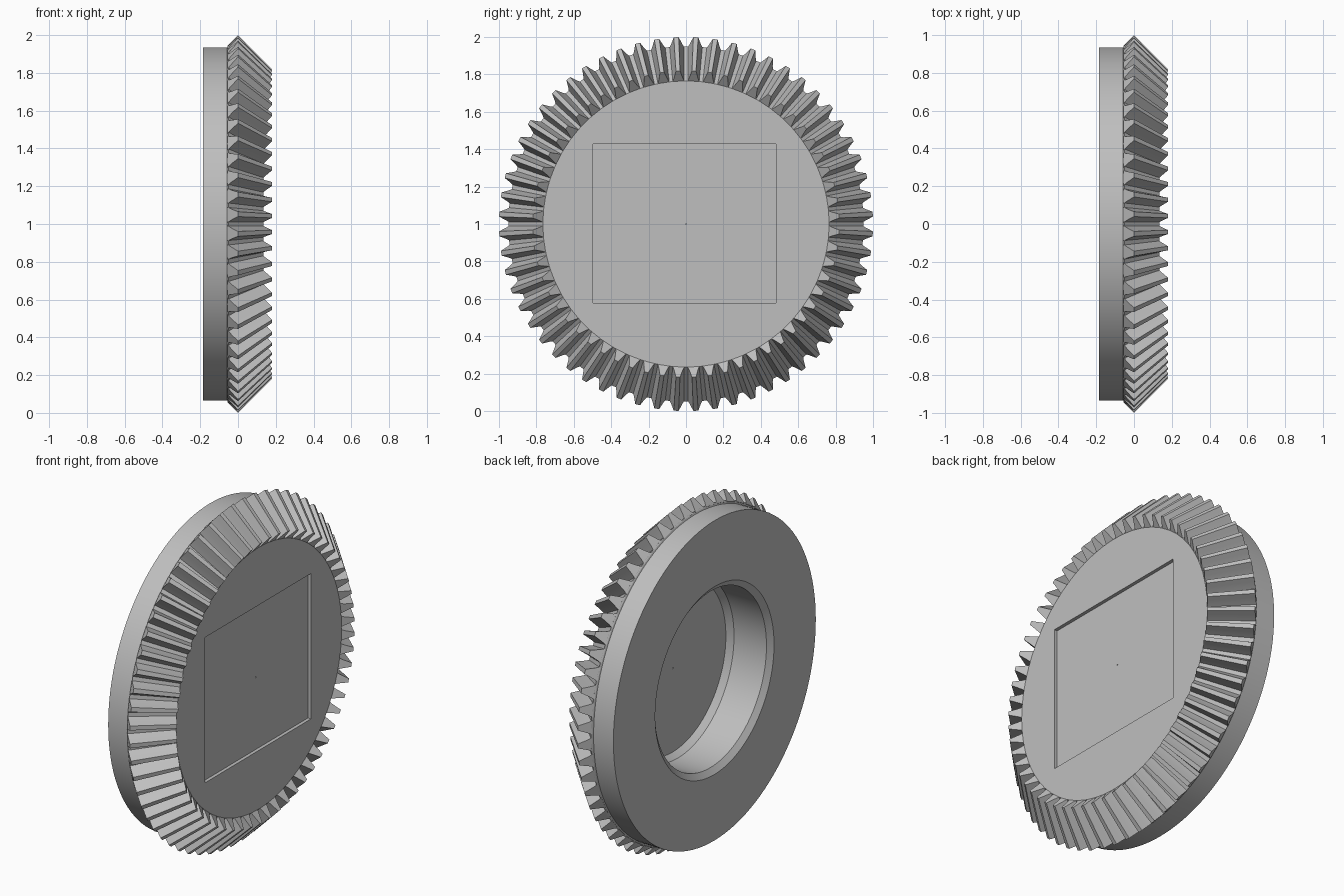
import bpy, bmesh, math
from mathutils import Vector

cube = bpy.data.objects.get("Cube")
if cube:
    bpy.data.objects.remove(cube, do_unlink=True)

TEETH = 60
PITCH = 2 * math.pi / TEETH
SEGMENTS = 120

# One plain grey for the whole gear
steel = bpy.data.materials.new("steel_grey")
steel.use_nodes = True
grey = (0.52, 0.52, 0.52, 1)
steel.diffuse_color = grey
steel.node_tree.nodes["Principled BSDF"].inputs["Base Color"].default_value = grey


def around(x, r, angle):
    """Point at axial position x and radius r, turned about the gear axle."""
    return Vector((x, r * math.sin(angle), 1 + r * math.cos(angle)))


def finish(bm, name):
    bmesh.ops.recalc_face_normals(bm, faces=bm.faces)
    mesh = bpy.data.meshes.new(name)
    bm.to_mesh(mesh)
    bm.free()
    obj = bpy.data.objects.new(name, mesh)
    bpy.context.collection.objects.link(obj)
    mesh.materials.append(steel)
    return obj


def select(obj):
    bpy.ops.object.select_all(action='DESELECT')
    obj.select_set(True)
    bpy.context.view_layer.objects.active = obj


def lathe(name, profile):
    """Turn an (x, radius) profile; its two ends become flat discs."""
    bm = bmesh.new()
    rings = [[bm.verts.new(around(x, r, 2 * math.pi * i / SEGMENTS))
              for i in range(SEGMENTS)] for x, r in profile]
    for a, b in zip(rings, rings[1:]):
        for i in range(SEGMENTS):
            j = (i + 1) % SEGMENTS
            bm.faces.new((a[i], a[j], b[j], b[i]))
    bm.faces.new(rings[0])
    bm.faces.new(rings[-1])
    return finish(bm, name)


def cut(obj, cutter):
    mod = obj.modifiers.new("cut", 'BOOLEAN')
    mod.operation = 'DIFFERENCE'
    mod.solver = 'EXACT'
    mod.object = cutter
    select(obj)
    bpy.ops.object.modifier_apply(modifier=mod.name)
    bpy.data.objects.remove(cutter, do_unlink=True)


# Gear body: front face, root cone, rear hub and chamfered bore
body = lathe("gear_body", [
    (0.135, 0.765), (-0.05, 0.95), (-0.057, 0.935), (-0.185, 0.935),
    (-0.185, 0.549), (-0.16, 0.515), (0.05, 0.515), (0.085, 0.49)])

# Shallow rectangular recess in the front face
bpy.ops.mesh.primitive_cube_add(size=1, location=(0.165, -0.007, 1.003))
recess = bpy.context.object
recess.scale = (0.1, 0.978, 0.85)
recess.hide_render = True
cut(body, recess)

# Pin hole through the centre
bpy.ops.mesh.primitive_cylinder_add(vertices=12, radius=0.004, depth=0.4,
                                    location=(0.1, 0, 1),
                                    rotation=(0, math.pi / 2, 0))
pin = bpy.context.object
pin.hide_render = True
cut(body, pin)
select(body)
bpy.ops.object.shade_smooth_by_angle(angle=math.radians(25))

# Tapered teeth: (height share, half width as share of the pitch)
flank = [(-0.1, 0.41), (0, 0.38), (0.25, 0.3), (0.6, 0.215), (1, 0.125)]
large_end = (Vector((-0.05, 0.95)), Vector((0, 1)))
small_end = (Vector((0.135, 0.765)), Vector((0.18, 0.82)))
outline = [(h, -w) for h, w in flank] + [(h, w) for h, w in reversed(flank)]

bm = bmesh.new()
for t in range(TEETH):
    middle = (t + 0.5) * PITCH
    ends = []
    for root, tip in (large_end, small_end):
        loop = []
        for h, w in outline:
            x, r = root.lerp(tip, h) if h >= 0 else root + (tip - root) * h
            loop.append(bm.verts.new(around(x, r, middle + w * PITCH)))
        ends.append(loop)
        bm.faces.new(loop)
    a, b = ends
    for i in range(len(outline)):
        j = (i + 1) % len(outline)
        bm.faces.new((a[i], a[j], b[j], b[i]))
teeth = finish(bm, "gear_teeth")
select(teeth)
bpy.ops.object.shade_smooth_by_angle(angle=math.radians(25))
